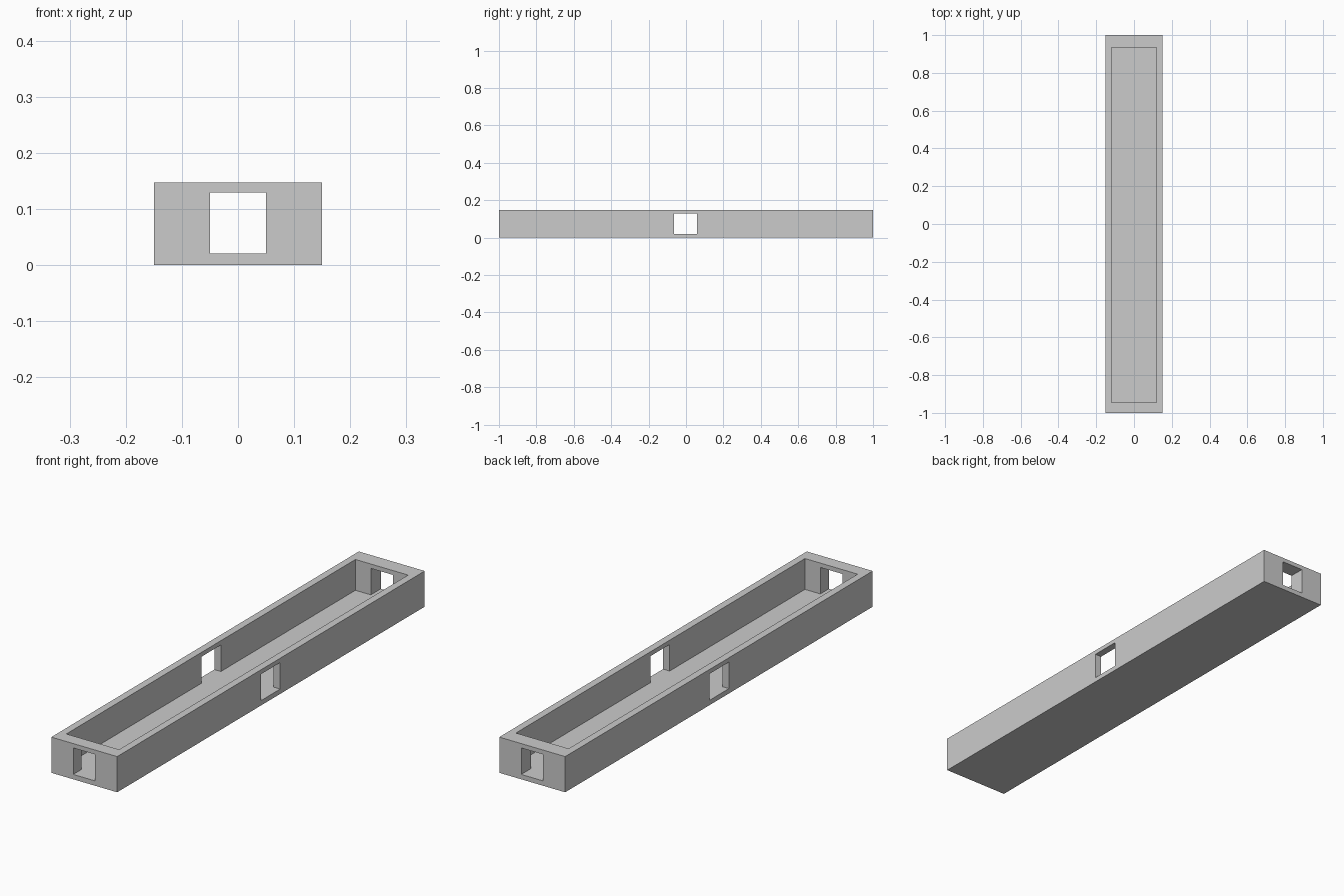
import bpy, bmesh
from math import radians

if "Cube" in bpy.data.objects:
    bpy.data.objects.remove(bpy.data.objects["Cube"])

# Cut lines of the tray along each axis
XS = [-0.15, -0.12, -0.05, 0.05, 0.12, 0.15]
YS = [-1.0, -0.945, -0.065, 0.06, 0.935, 1.0]
ZS = [0.0, 0.02, 0.129, 0.147]


def solid(i, j, k):
    """True where a cell of the tray is filled."""
    if not (0 <= i < 5 and 0 <= j < 5 and 0 <= k < 3):
        return False
    if k == 0:                                   # floor slab
        return True
    if 1 <= i <= 3 and 1 <= j <= 3:              # open cavity
        return False
    if k == 1 and (i == 2 or j == 2):            # windows in the four walls
        return False
    return True


bm = bmesh.new()
corners = {}


def vert(idx):
    if idx not in corners:
        corners[idx] = bm.verts.new((XS[idx[0]], YS[idx[1]], ZS[idx[2]]))
    return corners[idx]


# Skin the boundary between filled and empty cells
for i in range(5):
    for j in range(5):
        for k in range(3):
            if not solid(i, j, k):
                continue
            for axis in range(3):
                for side in (0, 1):
                    near = [i, j, k]
                    near[axis] += 1 if side else -1
                    if solid(*near):
                        continue
                    u, v = (axis + 1) % 3, (axis + 2) % 3
                    loop = []
                    for du, dv in ((0, 0), (1, 0), (1, 1), (0, 1)):
                        p = [i, j, k]
                        p[axis] += side
                        p[u] += du
                        p[v] += dv
                        loop.append(vert(tuple(p)))
                    bm.faces.new(loop if side else loop[::-1])

# Merge flat regions into clean faces
bmesh.ops.dissolve_limit(bm, angle_limit=radians(1), verts=bm.verts[:], edges=bm.edges[:])

mesh = bpy.data.meshes.new("tray_with_windows")
bm.to_mesh(mesh)
bm.free()
tray = bpy.data.objects.new("tray_with_windows", mesh)
bpy.context.collection.objects.link(tray)
